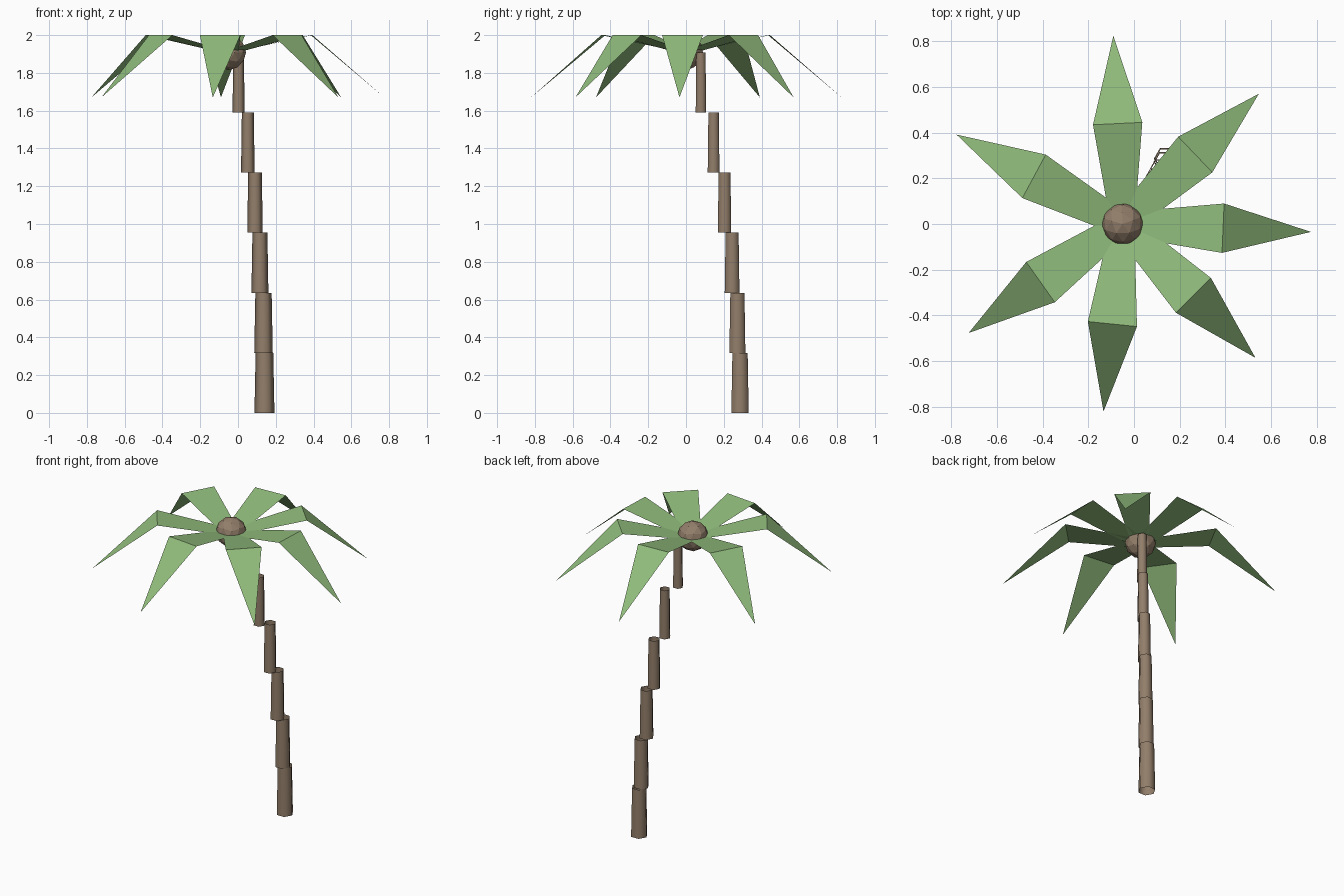
import bpy, bmesh
from math import radians, cos, sin
from mathutils import Vector, Matrix

if "Cube" in bpy.data.objects:
    bpy.data.objects.remove(bpy.data.objects["Cube"])

def material(name, rgb):
    m = bpy.data.materials.new(name)
    m.diffuse_color = (*rgb, 1)
    m.use_nodes = True
    m.node_tree.nodes["Principled BSDF"].inputs["Base Color"].default_value = m.diffuse_color
    return m

bark = material("bark", (0.29, 0.21, 0.145))
green = material("leaf_green", (0.28, 0.50, 0.20))

def make(name, bm, mat):
    mesh = bpy.data.meshes.new(name)
    bm.to_mesh(mesh)
    bm.free()
    mesh.materials.append(mat)
    ob = bpy.data.objects.new(name, mesh)
    bpy.context.collection.objects.link(ob)
    return ob

# Trunk: six open, tapered hexagonal sleeves stepping along a curve (x, y, radius)
H = 0.318
SEGMENTS = [(0.140, 0.286, 0.053), (0.135, 0.272, 0.049), (0.116, 0.244, 0.045),
            (0.090, 0.204, 0.041), (0.052, 0.146, 0.036), (0.003, 0.079, 0.032)]
for i, (x, y, r) in enumerate(SEGMENTS):
    bm = bmesh.new()
    bmesh.ops.create_cone(bm, cap_ends=False, segments=6, radius1=r, radius2=r * 0.88, depth=H,
                          matrix=Matrix.Translation((x, y, H * (i + 0.5)))
                          @ Matrix.Rotation(radians(30), 4, 'Z'))
    # put hexagon corners on the x axis
    if max(abs(v.co.x - x) for v in bm.verts) < r * 0.95:
        bmesh.ops.rotate(bm, verts=bm.verts, cent=(x, y, 0),
                         matrix=Matrix.Rotation(radians(30), 3, 'Z'))
    for f in bm.faces:
        f.smooth = True
    make(f"trunk_segment_{i + 1}", bm, bark)

# Crown: faceted nut the fronds grow from
CROWN = Vector((-0.05, 0, 1.908))
bm = bmesh.new()
bmesh.ops.create_icosphere(bm, subdivisions=2, radius=0.093,
                           matrix=Matrix.Translation(CROWN) @ Matrix.Rotation(radians(20), 4, 'Z'))
make("crown_nut", bm, bark)

# Fronds: a rising quad, then a drooping triangle
PROFILE = [(0, 0.052, 1.905), (0.44, 0.108, 2.0)]  # distance, half width, height
TIP = (0.825, 1.67)
for i, a in enumerate((92.8, 43.7, -2.4, -45.2, -95.8, -144.7, 151.7)):
    out = Vector((cos(radians(a)), sin(radians(a)), 0))
    side = Vector((-out.y, out.x, 0))
    base = Vector((CROWN.x, CROWN.y, 0))
    bm = bmesh.new()
    (b0, b1), (m0, m1) = [[bm.verts.new(base + out * d + side * w * s + Vector((0, 0, z)))
                           for s in (-1, 1)] for d, w, z in PROFILE]
    tip = bm.verts.new(base + out * TIP[0] + Vector((0, 0, TIP[1])))
    bm.faces.new((b0, m0, m1, b1))
    bm.faces.new((m0, tip, m1))
    make(f"frond_{i + 1}", bm, green)
